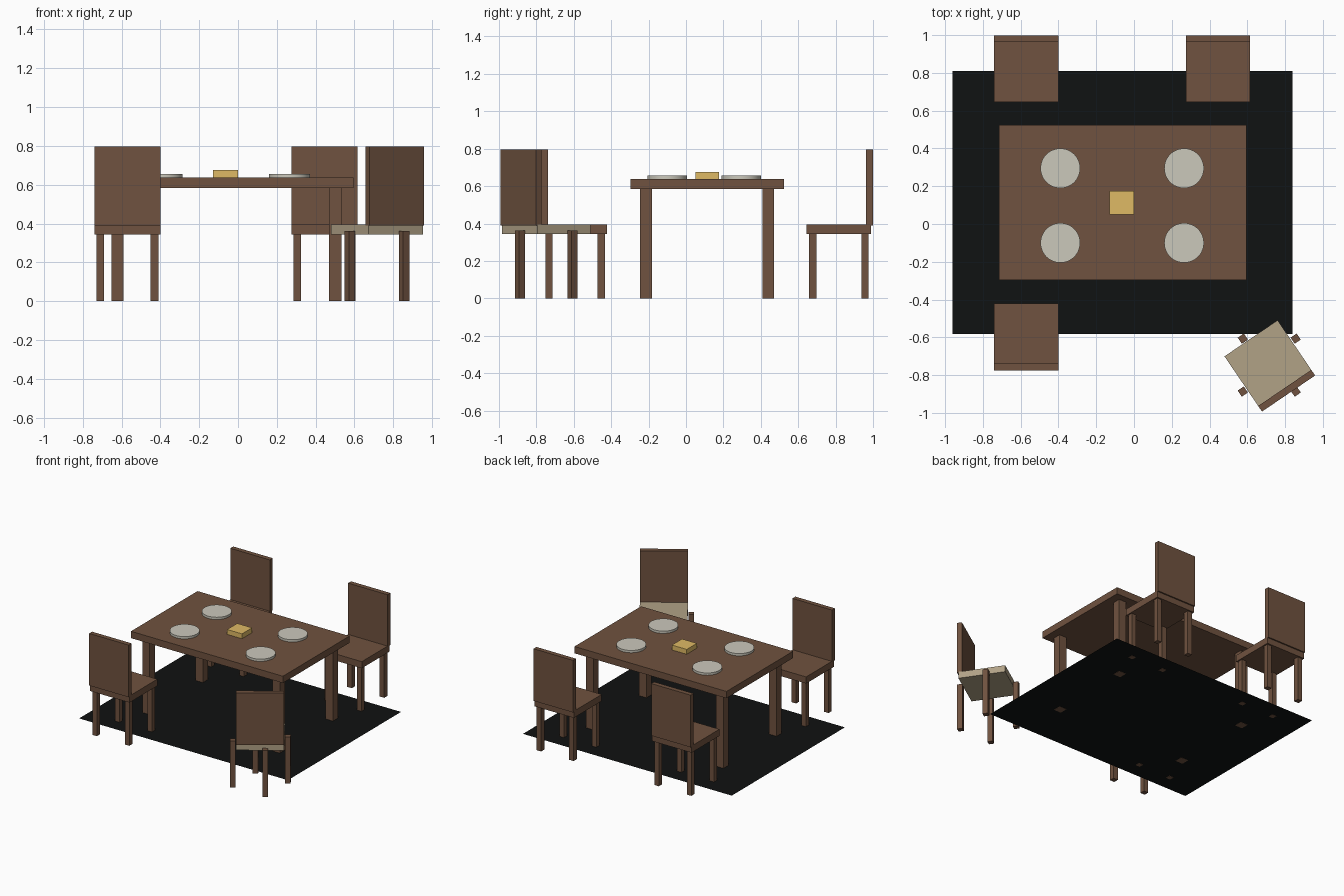
import bpy
from math import radians
from mathutils import Matrix, Vector

cube = bpy.data.objects.get("Cube")
if cube:
    bpy.data.objects.remove(cube, do_unlink=True)


def make_material(name, color):
    mat = bpy.data.materials.new(name)
    mat.use_nodes = True
    mat.diffuse_color = (*color, 1)
    mat.node_tree.nodes["Principled BSDF"].inputs["Base Color"].default_value = (*color, 1)
    return mat


wood = make_material("wood", (0.16, 0.085, 0.05))
cushion = make_material("pale_seat", (0.44, 0.36, 0.24))
china = make_material("china", (0.6, 0.58, 0.5))
yellow = make_material("butter_yellow", (0.74, 0.49, 0.13))
black = make_material("black_cloth", (0.005, 0.006, 0.006))


def finish(name, mat):
    obj = bpy.context.object
    obj.name = name
    obj.data.materials.append(mat)
    return obj


def box(name, center, size, z0, z1, mat, angle=0):
    """Box centred on (x, y), spanning z0 to z1, turned about z."""
    bpy.ops.mesh.primitive_cube_add(size=1, location=(*center, (z0 + z1) / 2),
                                    rotation=(0, 0, angle))
    obj = finish(name, mat)
    obj.data.transform(Matrix.Diagonal((*size, z1 - z0, 1)))
    return obj


def chair(name, center, angle, seat_mat=wood, leg_centers_turned=True):
    """Chair whose backrest is on its local +y side."""
    turn = Matrix.Rotation(angle, 2)
    mid = Vector(center)
    box(name + "_seat", mid, (0.34, 0.343), 0.344, 0.396, seat_mat, angle)
    box(name + "_backrest", mid + turn @ Vector((0, 0.164)), (0.34, 0.036),
        0.39, 0.796, wood, angle)
    for x in (-0.14, 0.14):
        for y in (-0.14, 0.14):
            offset = Vector((x, y))
            if leg_centers_turned:
                offset = turn @ offset
            box(name + "_leg", mid + offset, (0.039, 0.039), 0, 0.362, wood, angle)


# Rug
bpy.ops.mesh.primitive_plane_add(size=1, location=(-0.062, 0.114, 0.001))
rug = finish("rug", black)
rug.data.transform(Matrix.Diagonal((1.8, 1.393, 1, 1)))

# Table
table = Vector((-0.06, 0.113))
box("table_top", table, (1.31, 0.82), 0.584, 0.637, wood)
for sx in (-1, 1):
    for sy in (-1, 1):
        box("table_leg", table + Vector((sx * 0.561, sy * 0.327)), (0.063, 0.063),
            0, 0.586, wood)

# Plates and butter
for x in (-0.39, 0.265):
    for y in (-0.1, 0.295):
        bpy.ops.mesh.primitive_cylinder_add(vertices=48, radius=0.105, depth=0.018,
                                            location=(x, y, 0.647))
        finish("plate", china)
        bpy.ops.object.shade_smooth_by_angle(angle=radians(30))
box("butter", (-0.065, 0.113), (0.128, 0.125), 0.637, 0.675, yellow)

# Chairs
chair("back_right_chair", (-0.57, 0.817), 0)
chair("back_left_chair", (0.445, 0.817), 0)
chair("front_right_chair", (-0.57, -0.593), radians(180))
chair("turned_chair", (0.716, -0.747), radians(214.2), cushion, leg_centers_turned=False)
